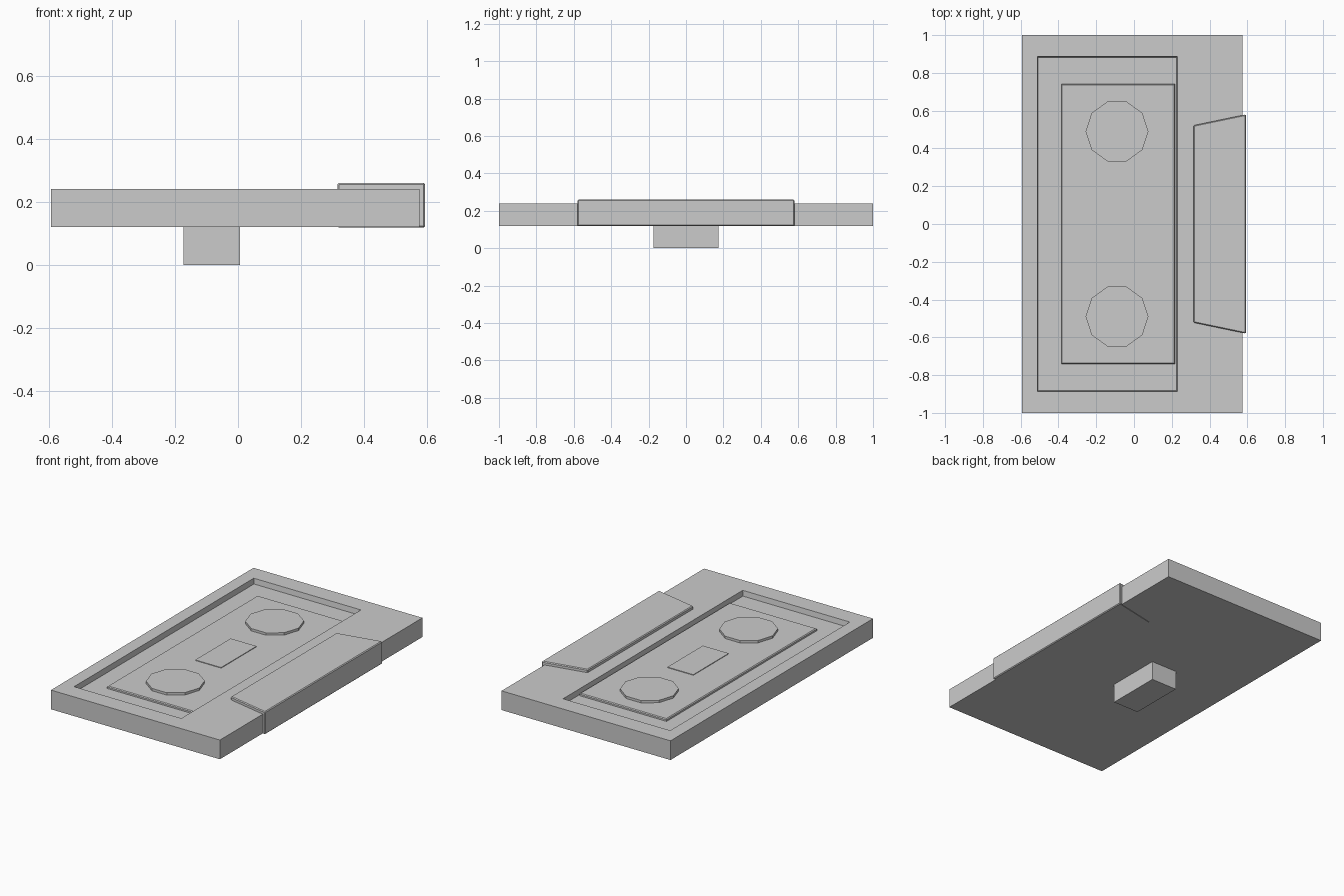
import bpy, bmesh
from math import cos, sin, tau

if "Cube" in bpy.data.objects:
    bpy.data.objects.remove(bpy.data.objects["Cube"])


def loft(name, rings):
    """Skin a stack of (outline, z) rings and cap both ends."""
    bm = bmesh.new()
    loops = [[bm.verts.new((x, y, z)) for x, y in pts] for pts, z in rings]
    n = len(loops[0])
    for a, b in zip(loops, loops[1:]):
        for i in range(n):
            j = (i + 1) % n
            bm.faces.new((a[i], a[j], b[j], b[i]))
    bm.faces.new(loops[0][::-1])
    bm.faces.new(loops[-1])
    bmesh.ops.recalc_face_normals(bm, faces=bm.faces)
    mesh = bpy.data.meshes.new(name)
    bm.to_mesh(mesh)
    bm.free()
    obj = bpy.data.objects.new(name, mesh)
    bpy.context.collection.objects.link(obj)
    return obj


def rect(x0, x1, half_y):
    return [(x0, -half_y), (x1, -half_y), (x1, half_y), (x0, half_y)]


def bevel(obj, width):
    mod = obj.modifiers.new("edge_bevel", 'BEVEL')
    mod.width = width
    mod.segments = 1


# Main slab with a shallow recess in its top face
slab = rect(-0.593, 0.575, 1.0)
FLOOR = 0.207
loft("cassette_body", [
    (slab, 0.12),
    (slab, 0.24),
    (rect(-0.512, 0.229, 0.887), 0.24),
    (rect(-0.507, 0.224, 0.882), FLOOR),
])

# Raised label panel inside the recess
loft("label_panel", [
    (rect(-0.385, 0.217, 0.742), FLOOR - 0.01),
    (rect(-0.385, 0.217, 0.742), 0.217),
    (rect(-0.380, 0.212, 0.737), 0.222),
])

# Ten-sided reel hubs
for side, label in ((-1, "front"), (1, "back")):
    ring = [(-0.09 + 0.166 * cos(tau * i / 10),
             side * 0.49 + 0.166 * sin(tau * i / 10)) for i in range(10)]
    loft(f"reel_hub_{label}", [(ring, 0.19), (ring, 0.237)])

# Centre block: shows as a window on top and a foot underneath
block = rect(-0.173, 0.006, 0.175)
loft("centre_block", [(block, 0.0), (block, 0.226)])

# Thicker tape-head section along the long edge
head = [(0.315, -0.522), (0.593, -0.58), (0.593, 0.58), (0.315, 0.522)]
bevel(loft("tape_head_section", [(head, 0.118), (head, 0.26)]), 0.005)
